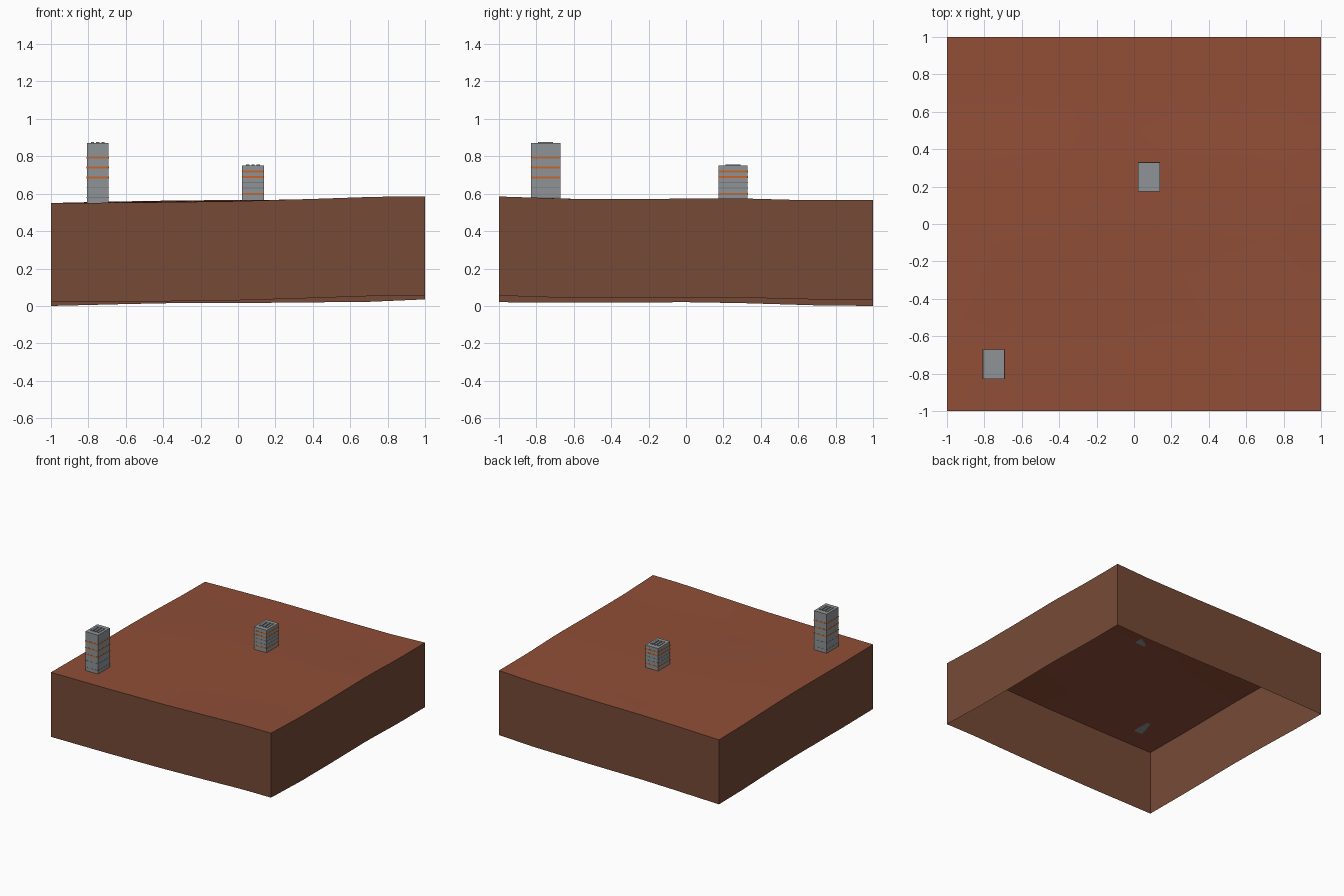
import bpy, bmesh

cube = bpy.data.objects.get("Cube")
if cube:
    bpy.data.objects.remove(cube, do_unlink=True)


def material(name, srgb):
    lin = [(c / 255 / 12.92 if c < 11 else ((c / 255 + 0.055) / 1.055) ** 2.4) for c in srgb]
    m = bpy.data.materials.new(name)
    m.use_nodes = True
    m.diffuse_color = (*lin, 1)
    m.node_tree.nodes["Principled BSDF"].inputs["Base Color"].default_value = (*lin, 1)
    return m


RED_SOIL = material("red soil", (144, 78, 55))
EARTH = material("brown earth", (118, 74, 55))
CONCRETE = material("grey concrete", (144, 148, 150))
GREY_BAND = material("dark grey band", (118, 122, 126))
ORANGE = material("orange band", (200, 100, 40))

THICKNESS = 0.53
# Edge heights of the ground as (position, height)
FRONT = [(-1, .02), (-.5, .023), (0, .03), (.4, .042), (.75, .054), (1, .055)]
BACK = [(-1, 0), (-.6, .01), (-.3, .016), (.2, .017), (.7, .022), (1, .035)]
LEFT = [(-1, .055), (-.6, .042), (-.2, .042), (.25, .046), (.65, .035), (1, .035)]
RIGHT = [(-1, .02), (-.6, .017), (0, .02), (.3, .015), (.7, .003), (1, 0)]


def sample(edge, t):
    for (a, p), (b, q) in zip(edge, edge[1:]):
        if t <= b + 1e-6:
            return p + (q - p) * (t - a) / (b - a)
    return edge[-1][1]


def ground(x, y):
    # Blend the four edges into one surface with a slight swell
    u, v = (x + 1) / 2, (y + 1) / 2
    across = (1 - v) * sample(FRONT, x) + v * sample(BACK, x)
    along = (1 - u) * sample(RIGHT, y) + u * sample(LEFT, y)
    corners = (1 - v) * ((1 - u) * FRONT[0][1] + u * FRONT[-1][1]) \
        + v * ((1 - u) * BACK[0][1] + u * BACK[-1][1])
    return across + along - corners + 0.008 * (1 - x * x) * (1 - y * y)


# Ground slab: gently rolling top and four walls, open underneath
def build_ground():
    bm = bmesh.new()
    bmesh.ops.create_grid(bm, x_segments=20, y_segments=20, size=1)
    for v in bm.verts:
        v.co.z = ground(v.co.x, v.co.y) + THICKNESS
    for f in bm.faces:
        f.smooth = True
    rim = [e for e in bm.edges if e.is_boundary]
    for e in rim:
        e.smooth = False
    walls = bmesh.ops.extrude_edge_only(bm, edges=rim)["geom"]
    for g in walls:
        if isinstance(g, bmesh.types.BMVert):
            g.co.z -= THICKNESS
        elif isinstance(g, bmesh.types.BMFace):
            g.material_index = 1
            g.smooth = False
    bmesh.ops.recalc_face_normals(bm, faces=bm.faces)
    top = max(bm.faces, key=lambda f: abs(f.normal.z))
    if top.normal.z < 0:
        bmesh.ops.reverse_faces(bm, faces=bm.faces)
    mesh = bpy.data.meshes.new("ground_slab")
    bm.to_mesh(mesh)
    bm.free()
    mesh.materials.append(RED_SOIL)
    mesh.materials.append(EARTH)
    bpy.context.collection.objects.link(bpy.data.objects.new("ground_slab", mesh))


def box(name, x, y, bottom, size, mat):
    bpy.ops.mesh.primitive_cube_add(size=1, location=(x, y, bottom + size[2] / 2))
    ob = bpy.context.object
    ob.name = name
    ob.scale = size
    ob.data.materials.append(mat)


# Tower block: concrete body, floor bands and rooftop units
def tower(name, x, y, top, bands):
    w, d = 0.116, 0.156
    base = ground(x, y) + THICKNESS
    box(name + "_body", x, y, base, (w, d, top - base), CONCRETE)
    for i, (z, mat) in enumerate(bands):
        h = 0.009 if mat == ORANGE else 0.004
        box(f"{name}_band_{i}", x, y, z - h / 2, (w + .002, d + .002, h), mat)
    for i in (-1, 0, 1):
        box(f"{name}_roof_unit_{i + 2}", x + i * .028, y, top, (.018, .08, .005), CONCRETE)


build_ground()
tower("tall_tower", -.75, -.75, .871,
      [(.58, GREY_BAND), (.635, GREY_BAND), (.687, ORANGE), (.74, ORANGE), (.793, ORANGE)])
tower("short_tower", .08, .252, .75,
      [(.6, ORANGE), (.63, GREY_BAND), (.66, GREY_BAND), (.689, ORANGE), (.719, ORANGE)])
